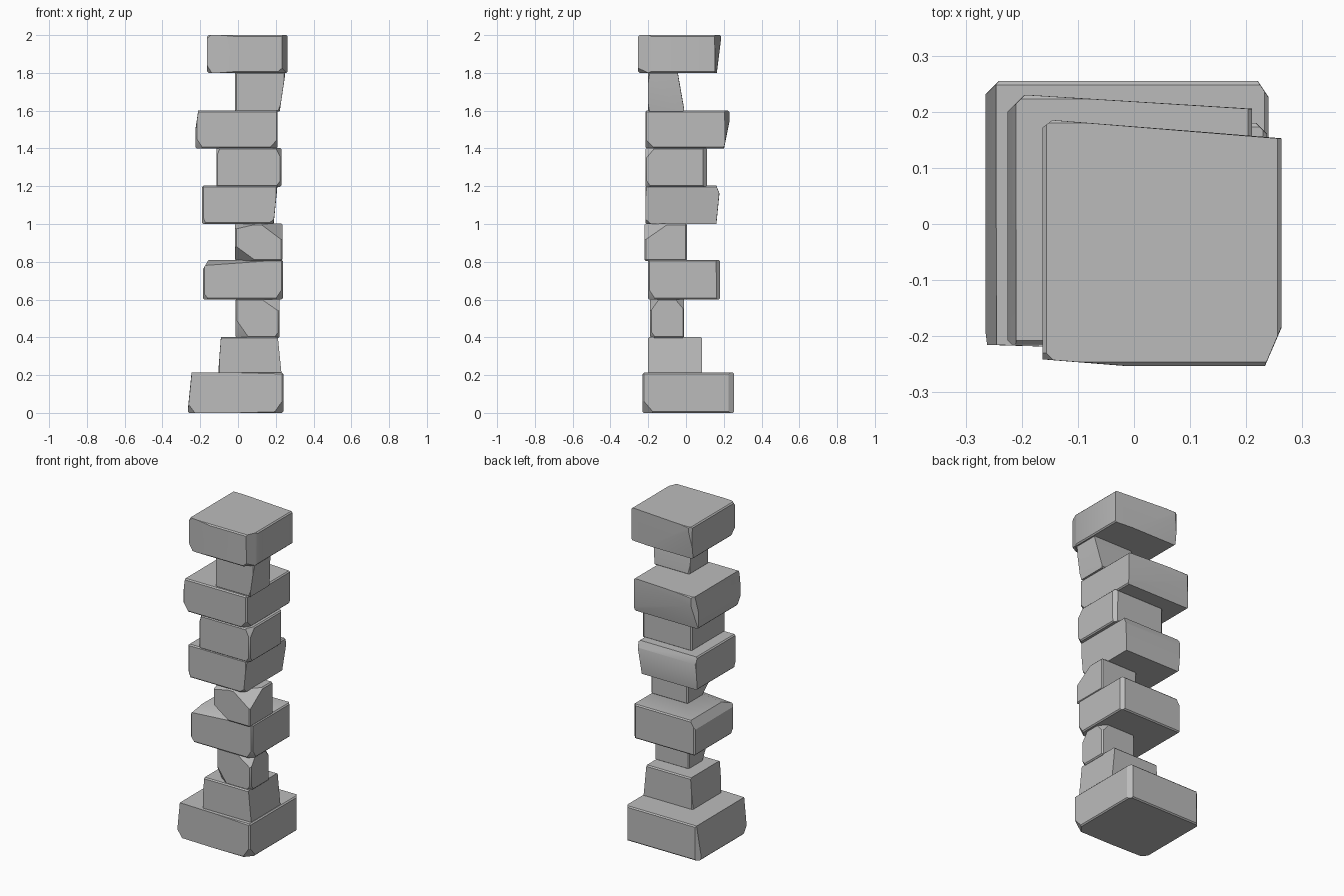
import bpy, bmesh
from mathutils import Vector

cube = bpy.data.objects.get("Cube")
if cube:
    bpy.data.objects.remove(cube, do_unlink=True)

stone_grey = bpy.data.materials.new("stone grey")
stone_grey.use_nodes = True
grey = (0.5, 0.5, 0.5, 1)
stone_grey.diffuse_color = grey
stone_grey.node_tree.nodes["Principled BSDF"].inputs["Base Color"].default_value = grey

FULL = 9  # a cut this long along an axis runs the whole edge


def stone(name, xs, ys, zs, cuts):
    """Soft-edged block with corners sliced off; a cut is (corner signs, lengths)."""
    bm = bmesh.new()
    bmesh.ops.create_cube(bm, size=1)
    ranges = (xs, ys, zs)
    for v in bm.verts:
        v.co = [r[0] if c < 0 else r[1] for c, r in zip(v.co, ranges)]
    bmesh.ops.bevel(bm, geom=bm.edges[:], offset=0.007, segments=1, affect='EDGES')
    for signs, lengths in cuts:
        s = [1 if c == "+" else -1 for c in signs]
        corner = Vector([r[1] if k > 0 else r[0] for k, r in zip(s, ranges)])
        normal = Vector([k / a for k, a in zip(s, lengths)])
        start = corner - Vector((s[0] * lengths[0], 0, 0))
        cut = bmesh.ops.bisect_plane(bm, geom=bm.verts[:] + bm.edges[:] + bm.faces[:],
                                     plane_co=start, plane_no=normal, clear_outer=True)
        rim = [e for e in cut["geom_cut"] if isinstance(e, bmesh.types.BMEdge)]
        bmesh.ops.edgeloop_fill(bm, edges=rim)
    bmesh.ops.recalc_face_normals(bm, faces=bm.faces[:])
    mesh = bpy.data.meshes.new(name)
    bm.to_mesh(mesh)
    bm.free()
    mesh.materials.append(stone_grey)
    ob = bpy.data.objects.new(name, mesh)
    bpy.context.collection.objects.link(ob)


# Wide foot and the step above it
stone("base_stone", (-.265, .24), (-.23, .255), (0, .213), [
    ("---", (.05, .05, .07)), ("+--", (.05, .06, .07)), ("--+", (.02, FULL, .2)),
    ("-++", (.025, .025, FULL)), ("+++", (.02, .03, FULL)), ("--+", (.5, .015, FULL))])
stone("step_stone", (-.105, .24), (-.2, .085), (.205, .403), [
    ("--+", (.015, FULL, .2)), ("+-+", (.03, .03, .05)), ("+++", (.03, FULL, .3))])
# Lower neck, wide slab, middle neck
stone("lower_neck", (-.012, .22), (-.19, -.01), (.397, .605), [
    ("---", (.07, .05, .1)), ("+-+", (.1, .05, .07)), ("+--", (.03, .03, .04)),
    ("+++", (.05, .05, .06))])
stone("lower_slab", (-.185, .237), (-.2, .18), (.6, .81), [
    ("--+", (.42, .08, .03)), ("---", (.03, .03, .04)), ("+--", (.04, .04, .06)),
    ("-++", (.03, FULL, .05)), ("+++", (.02, .02, FULL))])
stone("middle_neck", (-.015, .235), (-.22, .005), (.805, 1.003), [
    ("---", (.11, .09, .08)), ("+-+", (.12, .13, .09)), ("--+", (.13, .08, .03))])
# Stacked middle blocks and the overhanging slab
stone("middle_slab", (-.19, .208), (-.215, .18), (1, 1.203), [
    ("+--", (.05, .05, .04)), ("---", (.02, .02, .05)), ("++-", (FULL, .02, .2)),
    ("+++", (FULL, .02, .05)), ("+--", (.02, FULL, .2))])
stone("middle_block", (-.115, .23), (-.215, .11), (1.197, 1.403), [
    ("+-+", (.03, .05, .06)), ("+--", (.03, .03, .04)), ("--+", (.02, .03, .05)),
    ("+++", (.02, .02, FULL))])
stone("upper_slab", (-.225, .21), (-.215, .23), (1.4, 1.6), [
    ("---", (.04, .04, .06)), ("+--", (.045, .05, .05)), ("-++", (.03, .03, FULL)),
    ("+++", (.4, .025, FULL)), ("++-", (FULL, .03, .15)), ("--+", (.015, FULL, .1))])
# Upper neck and capstone
stone("upper_neck", (-.015, .25), (-.2, -.01), (1.595, 1.805), [
    ("+++", (FULL, .035, .2)), ("+--", (.03, FULL, .2)), ("+--", (.04, .03, .1)),
    ("++-", (.03, .03, .08))])
stone("capstone", (-.163, .263), (-.253, .187), (1.8, 2), [
    ("+++", (.43, .035, FULL)), ("+-+", (.03, .07, FULL)), ("+--", (.06, .06, .05)),
    ("---", (.03, .05, .05)), ("++-", (FULL, .025, .2)), ("-++", (.02, .015, FULL)),
    ("--+", (.15, .012, FULL)), ("--+", (.03, .03, .03))])

# Smooth shading with crisp arrises
bpy.ops.object.select_all(action='DESELECT')
for ob in bpy.context.collection.objects:
    if ob.type == 'MESH' and ob.active_material == stone_grey:
        ob.select_set(True)
        bpy.context.view_layer.objects.active = ob
bpy.ops.object.shade_smooth_by_angle(angle=0.5)
